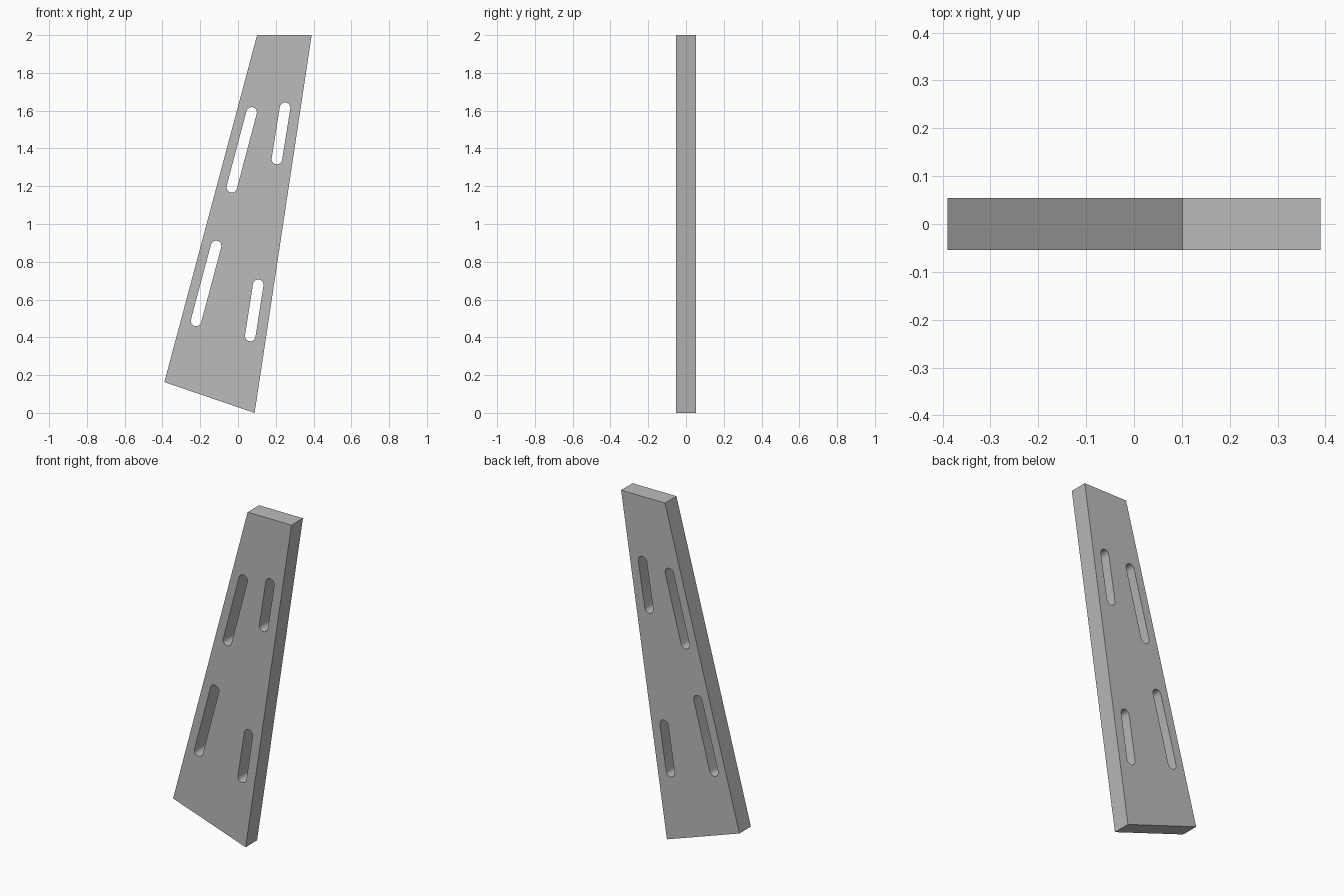
import bpy
from math import pi, cos, sin, atan2

cube = bpy.data.objects.get("Cube")
if cube:
    bpy.data.objects.remove(cube)

HALF_DEPTH = 0.054
SLOT_RADIUS = 0.028
ARC_STEPS = 12

# Plate outline and slot end centres, as (x, z)
OUTLINE = [(-0.39, 0.163), (0.088, 0), (0.39, 2), (0.101, 2)]
SLOTS = [
    ((-0.033, 1.195), (0.072, 1.591)),
    ((0.206, 1.344), (0.249, 1.615)),
    ((-0.222, 0.487), (-0.116, 0.884)),
    ((0.065, 0.407), (0.107, 0.678)),
]


def slot_loop(low, high):
    """Rounded slot outline around the line from low to high."""
    angle = atan2(high[1] - low[1], high[0] - low[0])
    points = []
    for centre, start in ((high, angle - pi / 2), (low, angle + pi / 2)):
        for i in range(ARC_STEPS + 1):
            a = start + pi * i / ARC_STEPS
            points.append((centre[0] + SLOT_RADIUS * cos(a),
                           centre[1] + SLOT_RADIUS * sin(a)))
    return points


def add_loop(curve, points):
    spline = curve.splines.new('POLY')
    spline.points.add(len(points) - 1)
    for p, (x, z) in zip(spline.points, points):
        p.co = (x, z, 0, 1)
    spline.use_cyclic_u = True


# Material
grey = bpy.data.materials.new("mid grey")
grey.use_nodes = True
colour = (0.5, 0.5, 0.5, 1)
grey.diffuse_color = colour
grey.node_tree.nodes["Principled BSDF"].inputs["Base Color"].default_value = colour

# Tapered plate with four slots cut right through
curve = bpy.data.curves.new("slotted_plate", 'CURVE')
curve.dimensions = '2D'
curve.fill_mode = 'BOTH'
curve.extrude = HALF_DEPTH
add_loop(curve, OUTLINE)
for low, high in SLOTS:
    add_loop(curve, slot_loop(low, high))
curve.materials.append(grey)

plate = bpy.data.objects.new("slotted_plate", curve)
plate.rotation_euler.x = pi / 2
bpy.context.collection.objects.link(plate)

# Turn into a mesh with smooth slot ends and sharp edges
bpy.ops.object.select_all(action='DESELECT')
plate.select_set(True)
bpy.context.view_layer.objects.active = plate
bpy.ops.object.convert(target='MESH')
bpy.ops.object.mode_set(mode='EDIT')
bpy.ops.mesh.select_all(action='SELECT')
bpy.ops.mesh.remove_doubles(threshold=0.0001)
bpy.ops.mesh.normals_make_consistent(inside=False)
bpy.ops.object.mode_set(mode='OBJECT')
bpy.ops.object.shade_smooth_by_angle(angle=pi / 6)
